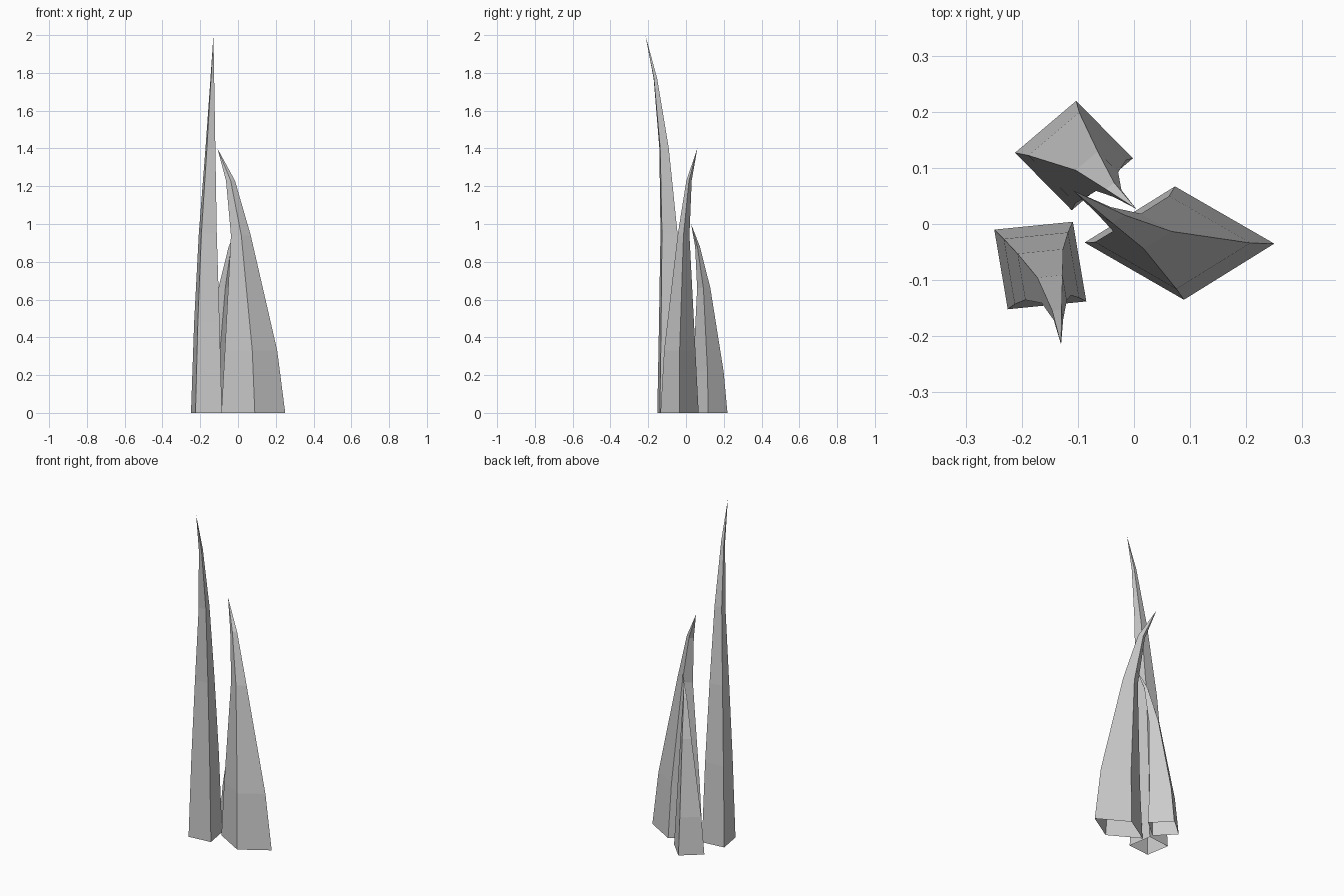
import bpy, bmesh
from mathutils import Vector

if "Cube" in bpy.data.objects:
    bpy.data.objects.remove(bpy.data.objects["Cube"])


def spike(name, u, v, sections, tip):
    """Open-bottomed four-sided spike: each section is (x, y, z, scale),
    with corners at centre +u, +v, -u, -v, closing in a point at the tip."""
    bm = bmesh.new()
    u, v = Vector((*u, 0)), Vector((*v, 0))
    rings = []
    for x, y, z, s in sections:
        c = Vector((x, y, z))
        rings.append([bm.verts.new(c + d * s) for d in (u, v, -u, -v)])
    for a, b in zip(rings, rings[1:]):
        for i in range(4):
            j = (i + 1) % 4
            bm.faces.new((a[i], a[j], b[j], b[i]))
    top = bm.verts.new(tip)
    for i in range(4):
        bm.faces.new((rings[-1][i], rings[-1][(i + 1) % 4], top))
    mesh = bpy.data.meshes.new(name)
    bm.to_mesh(mesh)
    bm.free()
    bpy.context.collection.objects.link(bpy.data.objects.new(name, mesh))


# Tall spike, bending forward
spike("tall_spike", (0.082, -0.064), (0.058, 0.078),
      [(-0.167, -0.074, 0, 1), (-0.165, -0.079, 0.48, 0.82),
       (-0.160, -0.090, 0.95, 0.58), (-0.146, -0.116, 1.40, 0.32),
       (-0.136, -0.162, 1.77, 0.12)],
      (-0.130, -0.215, 2.0))

# Wide middle spike, bending left
spike("wide_spike", (0.169, -0.001), (-0.008, 0.101),
      [(0.081, -0.034, 0, 1), (0.069, -0.033, 0.33, 0.82),
       (0.015, -0.013, 0.94, 0.31), (-0.040, 0.016, 1.23, 0.14)],
      (-0.109, 0.060, 1.40))

# Short rear spike, bending inward
spike("short_spike", (0.105, -0.005), (0.004, 0.0975),
      [(-0.107, 0.122, 0, 1), (-0.101, 0.118, 0.22, 0.83),
       (-0.066, 0.094, 0.66, 0.36), (-0.036, 0.061, 0.88, 0.13)],
      (0.004, 0.027, 1.0))
